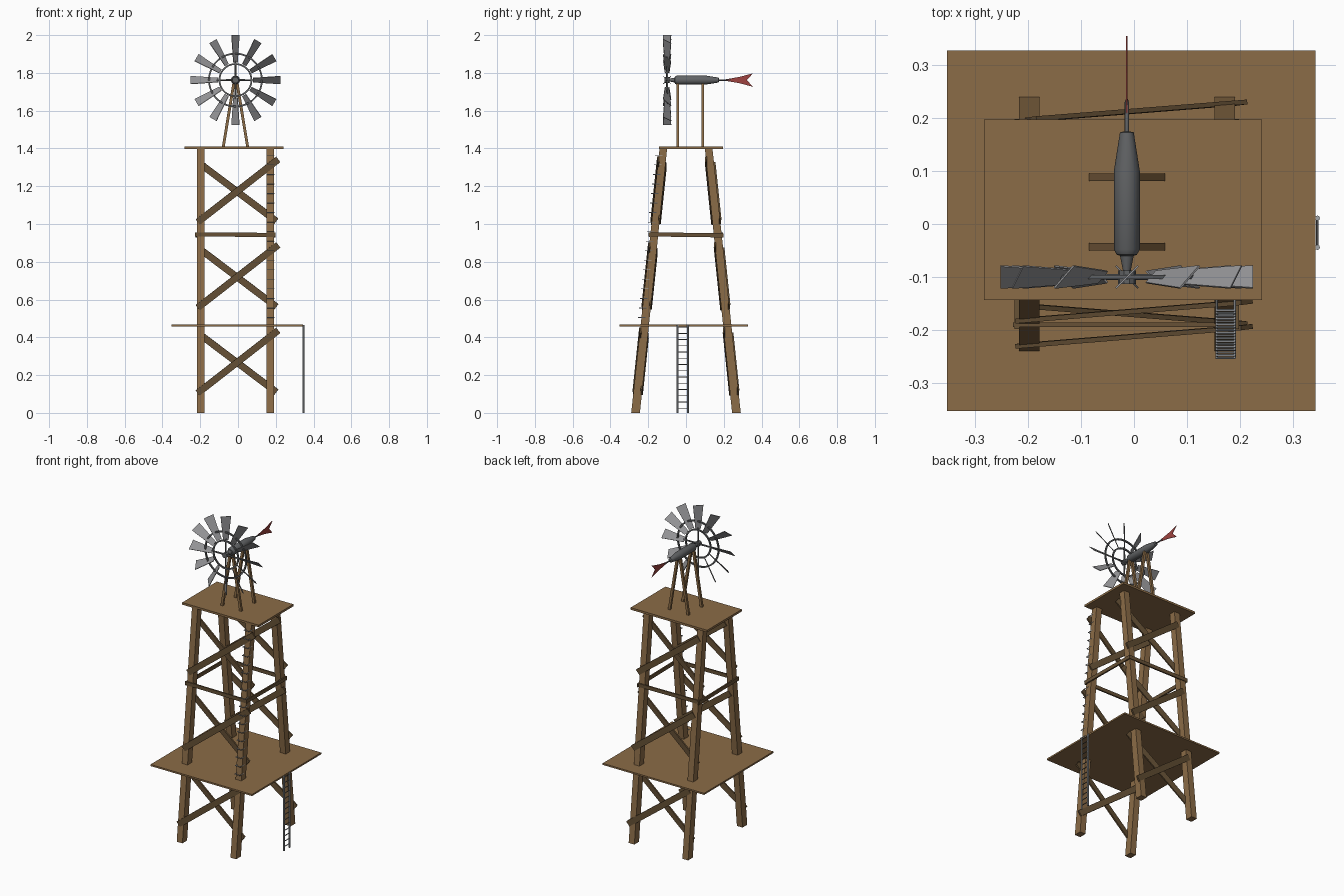
import bpy, bmesh, math
from mathutils import Vector, Matrix

if "Cube" in bpy.data.objects:
    bpy.data.objects.remove(bpy.data.objects["Cube"])

def mat(name, c):
    m = bpy.data.materials.new(name)
    m.diffuse_color = (*c, 1)
    m.use_nodes = True
    m.node_tree.nodes["Principled BSDF"].inputs["Base Color"].default_value = m.diffuse_color
    return m

WOOD = mat("wood", (0.26, 0.15, 0.063))
DARK = mat("dark_wood", (0.135, 0.083, 0.037))
BODY = mat("dark_metal", (0.12, 0.125, 0.13))
BLADE = mat("blade_metal", (0.3, 0.3, 0.31))
RED = mat("tail_red", (0.34, 0.055, 0.05))
LADDER = mat("ladder_metal", (0.36, 0.38, 0.4))

def finish(name, bm, m):
    bmesh.ops.recalc_face_normals(bm, faces=bm.faces)
    me = bpy.data.meshes.new(name)
    bm.to_mesh(me)
    bm.free()
    me.materials.append(m)
    ob = bpy.data.objects.new(name, me)
    bpy.context.scene.collection.objects.link(ob)
    return ob

def loft(bm, rings):
    """Skin a list of equal-length point loops and cap the ends."""
    vs = [[bm.verts.new(p) for p in r] for r in rings]
    n = len(vs[0])
    for a, b in zip(vs, vs[1:]):
        for i in range(n):
            bm.faces.new((a[i], a[(i + 1) % n], b[(i + 1) % n], b[i]))
    bm.faces.new(vs[0][::-1])
    bm.faces.new(vs[-1])

def box(bm, lo, hi):
    (x0, y0, z0), (x1, y1, z1) = lo, hi
    loft(bm, [[(x0, y0, z), (x1, y0, z), (x1, y1, z), (x0, y1, z)] for z in (z0, z1)])

def beam(bm, a, b, w, t, normal):
    """Plank from a to b; t is its thickness along normal, w its width."""
    a, b, n = Vector(a), Vector(b), Vector(normal)
    d = (b - a).normalized()
    s = d.cross(n).normalized()
    n = s.cross(d)
    o = [s * w / 2 * i + n * t / 2 * j for i, j in ((-1, -1), (1, -1), (1, 1), (-1, 1))]
    loft(bm, [[p + q for q in o] for p in (a, b)])

def rod(bm, a, b, r0, r1=None, n=8):
    a, b = Vector(a), Vector(b)
    r1 = r0 if r1 is None else r1
    q = (b - a).to_track_quat('Z', 'Y')
    loft(bm, [[p + q @ Vector((r * math.cos(2 * math.pi * i / n), r * math.sin(2 * math.pi * i / n), 0))
               for i in range(n)] for p, r in ((a, r0), (b, r1))])

CX = -0.0135

def leg_y(z):            # distance of the leaning legs from the centre
    return 0.267 - 0.147 * z / 1.4

# Platforms
bm = bmesh.new()
box(bm, (-0.283, -0.143, 1.397), (0.242, 0.197, 1.41))
finish("upper_platform", bm, WOOD)
bm = bmesh.new()
box(bm, (-0.353, -0.353, 0.457), (0.343, 0.327, 0.467))
finish("lower_platform", bm, WOOD)

# Four leaning legs
for xn, x in (("left", -0.198), ("right", 0.171)):
    for yn, s in (("front", -1), ("back", 1)):
        bm = bmesh.new()
        loft(bm, [[(x + i * 0.0195, s * leg_y(z) + j * h, z)
                   for i, j in ((-1, -1), (1, -1), (1, 1), (-1, 1))]
                  for z, h in ((0, 0.023), (1.4, 0.02))])
        finish(f"{yn}_{xn}_leg", bm, WOOD)

# Crossed braces on the front and back faces
for yn, s in (("front", -1), ("back", 1)):
    for k, zb in enumerate((0.105, 0.557, 1.01)):
        outer, inner = 0.021, -0.021
        up, down = (outer, inner) if s < 0 else (inner, outer)
        for tag, off, x0, z0, x1, z1 in (("rising", up, -0.213, zb, 0.213, zb + 0.332),
                                         ("falling", down, -0.195, zb + 0.305, 0.203, zb + 0.005)):
            bm = bmesh.new()
            beam(bm, (x0, s * (leg_y(z0) + off), z0), (x1, s * (leg_y(z1) + off), z1),
                 0.036, 0.009, (0, 1, 0.1 * -s))
            finish(f"{yn}_{tag}_brace_{k + 1}", bm, DARK)
    # Horizontal rail
    bm = bmesh.new()
    y = s * (leg_y(0.94) + 0.022)
    beam(bm, (-0.228, y, 0.945), (0.197, y, 0.942), 0.022, 0.009, (0, 1, 0))
    finish(f"{yn}_rail", bm, DARK)
for xn, x in (("left", -0.221), ("right", 0.194)):
    bm = bmesh.new()
    beam(bm, (x, -0.198, 0.945), (x, 0.198, 0.94), 0.022, 0.009, (1, 0, 0))
    finish(f"{xn}_rail", bm, DARK)

# Head posts
bm = bmesh.new()
for y in (-0.043, 0.088):
    for s in (-1, 1):
        beam(bm, (CX + s * 0.065, y, 1.405), (CX + s * 0.008, y, 1.75), 0.015, 0.014, (0, 1, 0))
finish("head_posts", bm, WOOD)

# Gearbox body, turned about the y axis
HZ = 1.762
bm = bmesh.new()
N = 12
prof = [(-0.098, 0.008), (-0.088, 0.008), (-0.065, 0.010), (-0.06, 0.016), (-0.048, 0.024),
        (0.1, 0.0245), (0.173, 0.013), (0.175, 0.004), (0.23, 0.004), (0.238, 0.001)]
prof = [(-0.095, 0.006), (-0.06, 0.013), (-0.058, 0.019), (-0.048, 0.0245)] + prof[5:]
loft(bm, [[(CX + r * math.cos(2 * math.pi * i / N), y, HZ + r * math.sin(2 * math.pi * i / N))
           for i in range(N)] for y, r in prof])
ob = finish("gearbox", bm, BODY)
bpy.context.view_layer.objects.active = ob
ob.select_set(True)
bpy.ops.object.shade_smooth_by_angle(angle=math.radians(35))

# Arrow-shaped tail vane
bm = bmesh.new()
vane = [(0.205, 0.003), (0.285, 0.017), (0.355, 0.036), (0.322, 0), (0.355, -0.036), (0.285, -0.017), (0.205, -0.003)]
loft(bm, [[(CX + t, y, HZ + z) for y, z in vane] for t in (-0.0015, 0.0015)])
finish("tail_vane", bm, RED)

# Wheel blades: twelve pitched, tapered plates
HY = -0.1
C = Vector((CX, HY, HZ))
bm = bmesh.new()
for i in range(12):
    R = Matrix.Rotation(i * math.pi / 6, 3, 'Y')
    rings = []
    for r, w in ((0.092, 0.011), (0.238, 0.021)):
        # front edge lies on the counter-clockwise side
        rings.append([C + R @ Vector((u * w + v * 0.0012, u * w - v * 0.0012, r))
                      for u, v in ((-1, -1), (1, -1), (1, 1), (-1, 1))])
    loft(bm, rings)
finish("wheel_blades", bm, BLADE)

# Wheel rings
for nm, r in (("inner", 0.085), ("outer", 0.14)):
    bm = bmesh.new()
    n = 36
    sec = [[bm.verts.new((CX + (r + a) * math.cos(2 * math.pi * i / n), HY + b,
                          HZ + (r + a) * math.sin(2 * math.pi * i / n)))
            for a, b in ((-0.0045, -0.004), (0.0045, -0.004), (0.0045, 0.004), (-0.0045, 0.004))]
           for i in range(n)]
    for i in range(n):
        a, b = sec[i], sec[(i + 1) % n]
        for j in range(4):
            bm.faces.new((a[j], a[(j + 1) % 4], b[(j + 1) % 4], b[j]))
    finish(f"{nm}_wheel_ring", bm, BODY)

# Spokes and hub
bm = bmesh.new()
for i in range(4):
    d = Matrix.Rotation(i * math.pi / 2, 3, 'Y') @ Vector((0, 0, 1))
    rod(bm, C, C + d * 0.1, 0.006, 0.004, 6)
rod(bm, (CX, HY - 0.013, HZ), (CX, HY + 0.012, HZ), 0.017, n=10)
finish("wheel_hub", bm, BODY)

# Lower ladder
LX = 0.346
bm = bmesh.new()
for y in (-0.044, 0.011):
    rod(bm, (LX, y, 0), (LX, y, 0.465), 0.005)
finish("ladder_rails", bm, LADDER)
bm = bmesh.new()
for i in range(14):
    z = 0.025 + i * 0.033
    rod(bm, (LX, -0.044, z), (LX, 0.011, z), 0.0025, n=6)
finish("ladder_rungs", bm, BODY)

# Step irons up the front right leg
bm = bmesh.new()
for i in range(18):
    z = 0.505 + i * 0.0505
    y = -leg_y(z)
    yo = y - 0.039
    for x in (0.156, 0.19):
        rod(bm, (x, y, z), (x, yo, z), 0.0022, n=6)
    rod(bm, (0.154, yo, z), (0.192, yo, z), 0.0022, n=6)
finish("step_irons", bm, LADDER)
